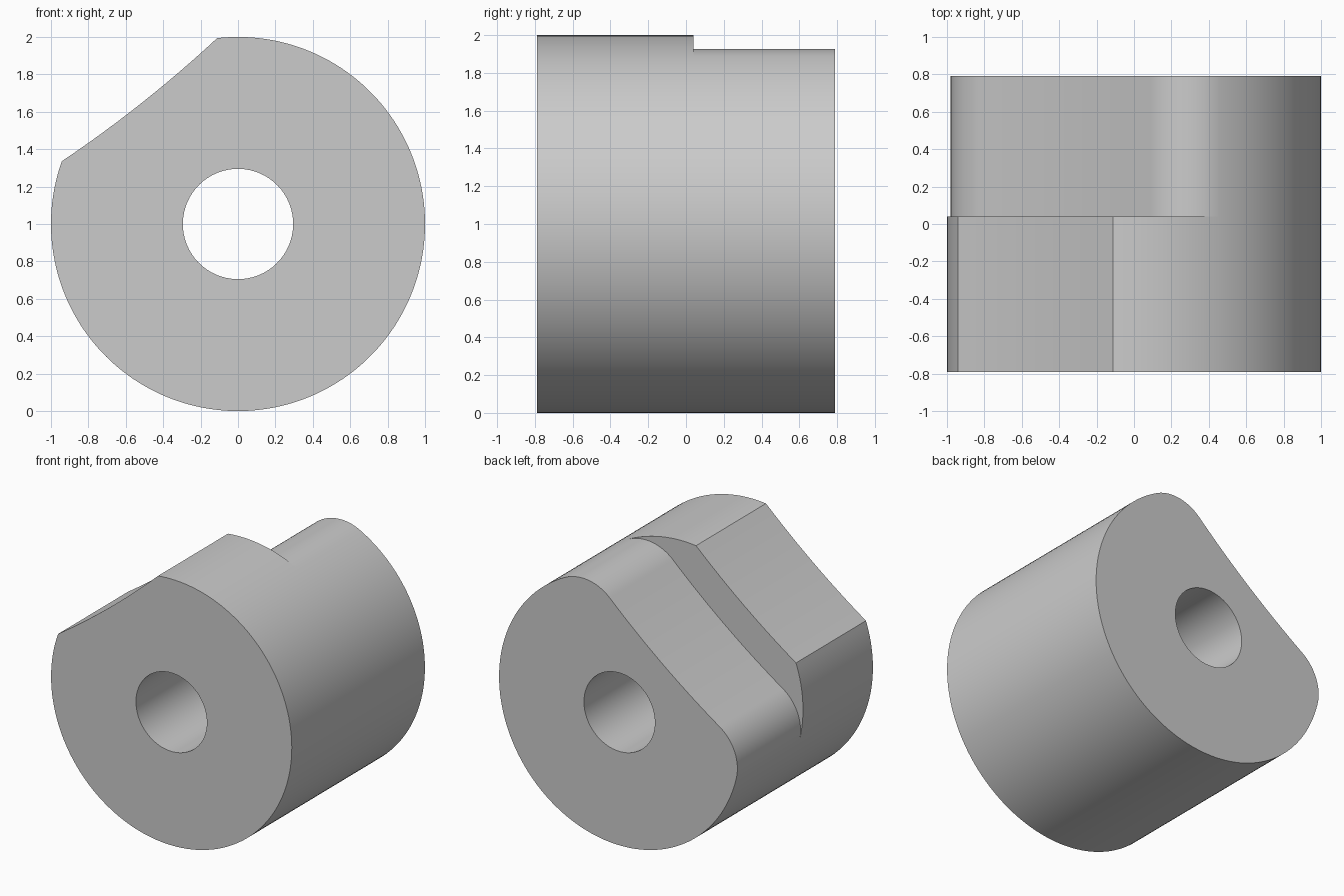
import bpy
import bmesh
from math import pi, cos, sin, radians, atan2, hypot, sqrt

cube = bpy.data.objects.get("Cube")
if cube:
    bpy.data.objects.remove(cube, do_unlink=True)

# Main dimensions
FRONT, STEP, BACK = -0.79, 0.04, 0.79
BORE = 0.295
AXIS = radians(128.4)      # direction of the scooped flat
PHI = radians(65.6)        # where the rounded corners leave the circle
HALF = radians(32)         # half opening of the front flat
FILLET = 0.33
SCOOP = 7.0                # radius of the hollow in the rear flat


def arc(cu, ct, radius, a0, a1, n):
    """Points of an arc, in coordinates along and across the flat's axis."""
    return [(cu + radius * cos(a0 + (a1 - a0) * i / n),
             ct + radius * sin(a0 + (a1 - a0) * i / n)) for i in range(n + 1)]


# Profiles: one shared arc, closed by a sharp flat in front or a rounded one behind
shared = arc(0, 0, 1, PHI, 2 * pi - PHI, 110)

cu, ct = (1 - FILLET) * cos(PHI), (1 - FILLET) * sin(PHI)
centre = cu + sqrt((SCOOP + FILLET) ** 2 - ct ** 2)
a = atan2(ct, centre - cu)
rounded = (arc(cu, -ct, FILLET, -PHI, a, 28)[1:]
           + arc(centre, 0, SCOOP, pi + a, pi - a, 12)[1:-1]
           + arc(cu, ct, FILLET, -a, PHI, 28)[:-1])

front_radius = hypot(centre - cos(HALF), sin(HALF))
b = atan2(sin(HALF), centre - cos(HALF))
sharp = (arc(0, 0, 1, -PHI, -HALF, 16)[1:]
         + arc(centre, 0, front_radius, pi + b, pi - b, 12)[1:-1]
         + arc(0, 0, 1, HALF, PHI, 16)[:-1])

bore = arc(0, 0, BORE, 0, 2 * pi, 64)[:-1]

bm = bmesh.new()


def place(points, y):
    return [bm.verts.new((u * cos(AXIS) - t * sin(AXIS), y,
                          1 + u * sin(AXIS) + t * cos(AXIS))) for u, t in points]


def wall(loop_a, loop_b):
    for i in range(len(loop_a)):
        bm.faces.new((loop_a[i - 1], loop_a[i], loop_b[i], loop_b[i - 1]))


def cap(outer, inner):
    edges = [bm.edges.get((loop[i - 1], loop[i]))
             for loop in (outer, inner) for i in range(len(loop))]
    bmesh.ops.triangle_fill(bm, edges=edges, use_beauty=True)


# Outer walls
front_loop = place(shared + sharp, FRONT)
mid_shared = place(shared, STEP)
mid_sharp, mid_rounded = place(sharp, STEP), place(rounded, STEP)
back_loop = place(shared + rounded, BACK)
wall(front_loop, mid_shared + mid_sharp)
wall(mid_shared + mid_rounded, back_loop)

# Step between the two flats
bm.faces.new([mid_shared[-1]] + mid_sharp + [mid_shared[0]] + mid_rounded[::-1])

# Bore and end faces
bore_front, bore_back = place(bore, FRONT), place(bore, BACK)
wall(bore_front, bore_back)
cap(front_loop, bore_front)
cap(back_loop, bore_back)
bmesh.ops.recalc_face_normals(bm, faces=bm.faces)

mesh = bpy.data.meshes.new("stepped_cam")
bm.to_mesh(mesh)
bm.free()
body = bpy.data.objects.new("stepped_cam", mesh)
bpy.context.collection.objects.link(body)

# Plain grey material
grey = bpy.data.materials.new("plain_grey")
grey.use_nodes = True
colour = (0.6, 0.6, 0.6, 1)
grey.diffuse_color = colour
grey.node_tree.nodes["Principled BSDF"].inputs["Base Color"].default_value = colour
mesh.materials.append(grey)

bpy.ops.object.select_all(action="DESELECT")
body.select_set(True)
bpy.context.view_layer.objects.active = body
bpy.ops.object.shade_smooth_by_angle(angle=radians(25))
